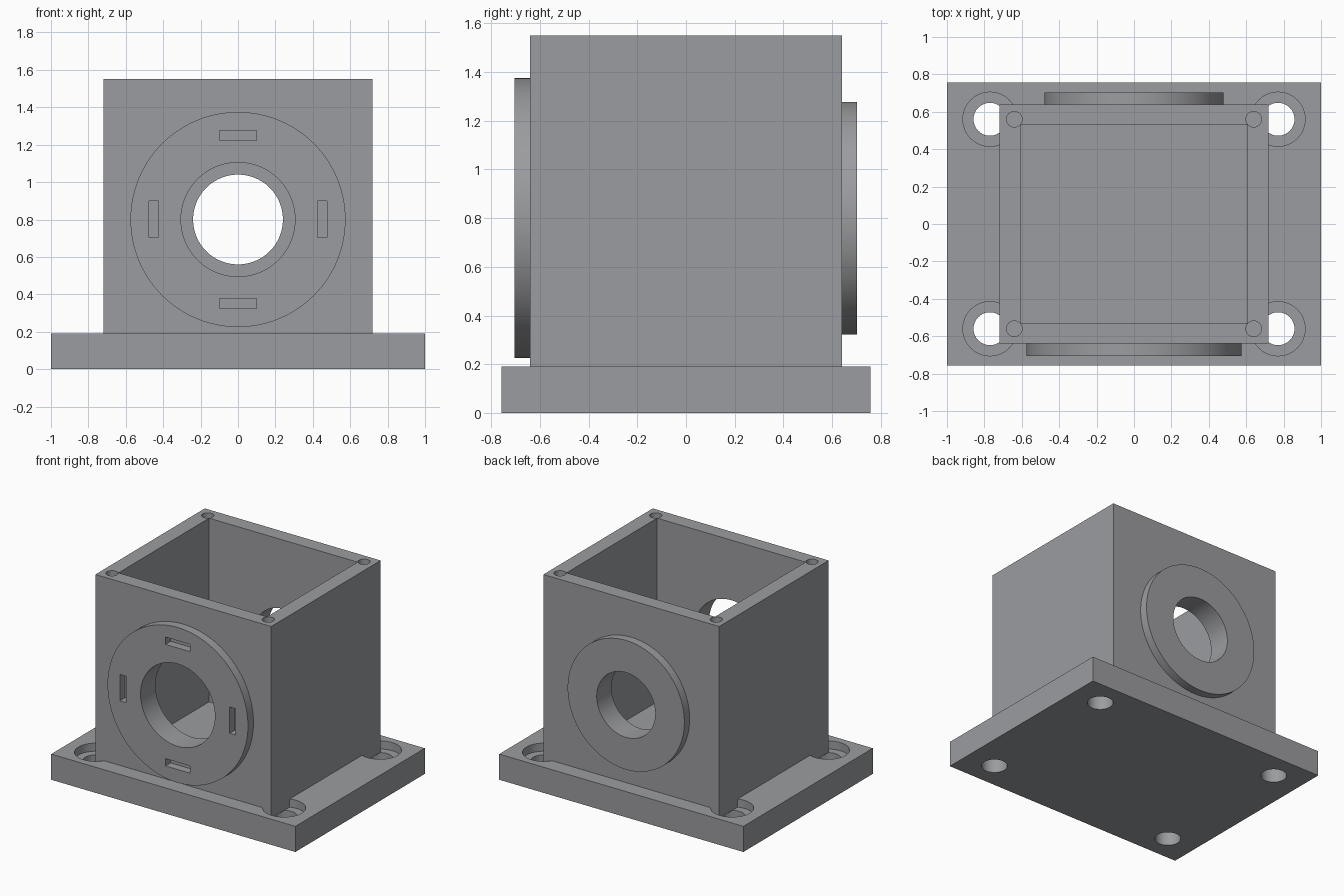
import bpy
import math

if "Cube" in bpy.data.objects:
    bpy.data.objects.remove(bpy.data.objects["Cube"])

BASE_TOP = 0.19
SEAT = 0.13            # bottom of the bolt-head recesses
AXIS_Z = 0.80          # height of the shaft bores

metal = bpy.data.materials.new("grey metal")
metal.diffuse_color = (0.33, 0.335, 0.35, 1)
metal.use_nodes = True
metal.node_tree.nodes["Principled BSDF"].inputs["Base Color"].default_value = metal.diffuse_color


def box(name, x, y, z):
    """Box from (min, max) ranges."""
    bpy.ops.mesh.primitive_cube_add(size=1)
    o = bpy.context.object
    o.name = name
    for v in o.data.vertices:
        v.co = [r[0] + (c + 0.5) * (r[1] - r[0]) for c, r in zip(v.co, (x, y, z))]
    return o


def rod_z(name, x, y, r, z0, z1, n=48):
    """Upright cylinder."""
    bpy.ops.mesh.primitive_cylinder_add(vertices=n, radius=r, depth=z1 - z0,
                                        location=(x, y, (z0 + z1) / 2))
    o = bpy.context.object
    o.name = name
    return o


def rod_y(name, r, y0, y1, n=96):
    """Cylinder along the shaft axis."""
    bpy.ops.mesh.primitive_cylinder_add(vertices=n, radius=r, depth=y1 - y0,
                                        location=(0, (y0 + y1) / 2, AXIS_Z),
                                        rotation=(math.pi / 2, 0, 0))
    o = bpy.context.object
    o.name = name
    return o


def cut(target, cutters):
    """Subtract the cutters, then discard them."""
    for c in cutters:
        m = target.modifiers.new("cut", 'BOOLEAN')
        m.operation, m.solver, m.object = 'DIFFERENCE', 'EXACT', c
        bpy.context.view_layer.objects.active = target
        bpy.ops.object.modifier_apply(modifier=m.name)
        bpy.data.objects.remove(c)


corners = [(sx, sy) for sx in (-1, 1) for sy in (-1, 1)]

# Base plate with recessed bolt holes
base = box("base_plate", (-1, 1), (-0.757, 0.757), (0, BASE_TOP))
for sx, sy in corners:
    cut(base, [rod_z("bolt_hole", sx * 0.77, sy * 0.56, 0.088, -0.1, 0.3),
               rod_z("bolt_recess", sx * 0.77, sy * 0.56, 0.145, SEAT, 0.3)])

# Open-topped housing with lid screw holes in the rim
housing = box("housing", (-0.72, 0.72), (-0.64, 0.64), (SEAT, 1.55))
cut(housing, [box("cavity", (-0.608, 0.608), (-0.53, 0.53), (0, 2))])
cut(housing, [rod_z("screw_hole", sx * 0.64, sy * 0.56, 0.042, 1.3, 1.7, 24)
              for sx, sy in corners])
cut(housing, [rod_y("front_bore", 0.305, -1, 0), rod_y("back_bore", 0.24, 0, 1)])

# Front bearing flange with four key slots
front = rod_y("front_flange", 0.575, -0.705, -0.62)
slot_y = (-0.8, -0.645)
cut(front, [rod_y("front_bore", 0.305, -1, 0)])
for s in (-1, 1):
    mid = s * 0.45
    cut(front, [
        box("slot", (mid - 0.025, mid + 0.025), slot_y, (AXIS_Z - 0.095, AXIS_Z + 0.1)),
        box("slot", (-0.1, 0.1), slot_y, (AXIS_Z + mid - 0.027, AXIS_Z + mid + 0.027))])

# Back bearing flange
back = rod_y("back_flange", 0.478, 0.62, 0.702)
cut(back, [rod_y("back_bore", 0.24, 0, 1)])

# Finish: one colour, smooth bores with crisp edges
for o in (base, housing, front, back):
    o.data.materials.clear()
    o.data.materials.append(metal)
    bpy.ops.object.select_all(action='DESELECT')
    o.select_set(True)
    bpy.context.view_layer.objects.active = o
    bpy.ops.object.shade_smooth_by_angle(angle=math.radians(30))
